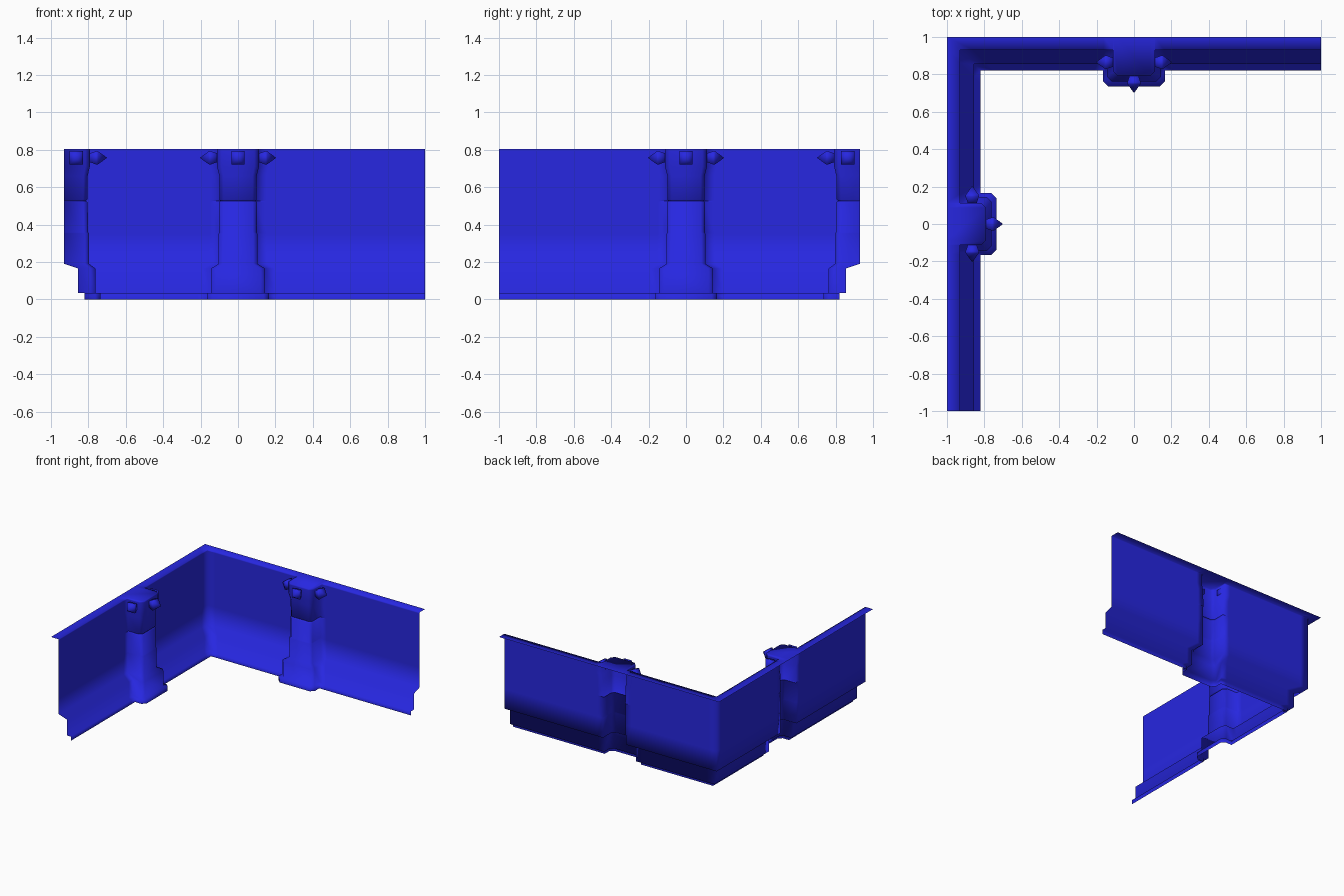
import bpy, bmesh
from mathutils import Vector

if "Cube" in bpy.data.objects:
    bpy.data.objects.remove(bpy.data.objects["Cube"])

mat = bpy.data.materials.new("blue")
mat.diffuse_color = (0.02, 0.02, 0.75, 1)
mat.use_nodes = True
mat.node_tree.nodes["Principled BSDF"].inputs["Base Color"].default_value = mat.diffuse_color

# Rows from top to base: z, wall depth, pillar half width, pillar depth, chamfer
ROWS = [
    (0.805, 0.000, 0.112, 0.000, 0.025),
    (0.805, 0.070, 0.112, 0.208, 0.025),
    (0.795, 0.070, 0.112, 0.208, 0.025),
    (0.710, 0.070, 0.112, 0.208, 0.025),
    (0.660, 0.070, 0.100, 0.196, 0.022),
    (0.533, 0.070, 0.099, 0.194, 0.022),
    (0.526, 0.070, 0.094, 0.186, 0.022),
    (0.519, 0.070, 0.101, 0.196, 0.022),
    (0.358, 0.070, 0.101, 0.198, 0.022),
    (0.353, 0.070, 0.103, 0.204, 0.022),
    (0.190, 0.070, 0.104, 0.204, 0.022),
    (0.165, 0.145, 0.145, 0.237, 0.025),
    (0.035, 0.145, 0.145, 0.237, 0.025),
    (0.035, 0.180, 0.165, 0.265, 0.028),
    (0.000, 0.180, 0.165, 0.265, 0.028),
]
GROOVE = 6  # row that stays a hard crease


def to_west(p):
    """Reflect a point of the back wall onto the left wall."""
    return Vector((-p[1], -p[0], p[2]))


def finish(name, bm, angle):
    mesh = bpy.data.meshes.new(name)
    bm.to_mesh(mesh)
    bm.free()
    ob = bpy.data.objects.new(name, mesh)
    bpy.context.collection.objects.link(ob)
    mesh.materials.append(mat)
    bpy.context.view_layer.objects.active = ob
    ob.select_set(True)
    bpy.ops.object.shade_smooth_by_angle(angle=angle, keep_sharp_edges=True)
    ob.select_set(False)
    return ob


def row_points(z, d, w, f, c):
    # Back wall from the corner to its right end, going round the hollow pillar
    side = min(f, max(d, f - c))
    pts = [(d - 1, d), (d - 0.93, d), (-w - 0.05, d), (-w, d), (-w, side), (c - w, f),
           (w - c, f), (w, side), (w, d), (w + 0.05, d), (1, d)]
    north = [Vector((s, 1 - q, z)) for s, q in pts]
    return [to_west(p) for p in reversed(north[1:])] + north


# Wall sheet: both arms, hollow pillars and top rim
bm = bmesh.new()
grid = [[bm.verts.new(p) for p in row_points(*r)] for r in ROWS]
for a, b in zip(grid, grid[1:]):
    for i in range(len(a) - 1):
        bm.faces.new((a[i], b[i], b[i + 1], a[i + 1]))
for p, q in zip(grid[GROOVE], grid[GROOVE][1:]):
    bm.edges.get((p, q)).smooth = False
bmesh.ops.remove_doubles(bm, verts=bm.verts[:], dist=1e-5)
finish("wall_with_pillars", bm, 1.8)


# Studs: square shaft flaring out, then a pyramid tip
def stud(name, base, direction, west):
    base, n = Vector(base), Vector(direction)
    t, up = Vector((-n.y, n.x, 0)), Vector((0, 0, 1))
    place = to_west if west else Vector
    bm = bmesh.new()
    rings = []
    for dist, h in ((-0.005, 0.022), (0.035, 0.036), (0.045, 0.034)):
        rings.append([bm.verts.new(place(base + n * dist + t * h * i + up * h * j))
                      for i, j in ((-1, -1), (1, -1), (1, 1), (-1, 1))])
    tip = bm.verts.new(place(base + n * 0.092))
    for k in range(4):
        m = (k + 1) % 4
        for a, b in zip(rings, rings[1:]):
            bm.faces.new((a[k], a[m], b[m], b[k]))
        bm.faces.new((rings[-1][k], rings[-1][m], tip))
    bm.faces.new(rings[0])
    bmesh.ops.recalc_face_normals(bm, faces=bm.faces[:])
    finish(name, bm, 3.1)


for west in (False, True):
    arm = "left" if west else "back"
    stud(arm + "_stud_front", (0, 0.792, 0.757), (0, -1, 0), west)
    stud(arm + "_stud_side_a", (-0.112, 0.865, 0.757), (-1, 0, 0), west)
    stud(arm + "_stud_side_b", (0.112, 0.865, 0.757), (1, 0, 0), west)
